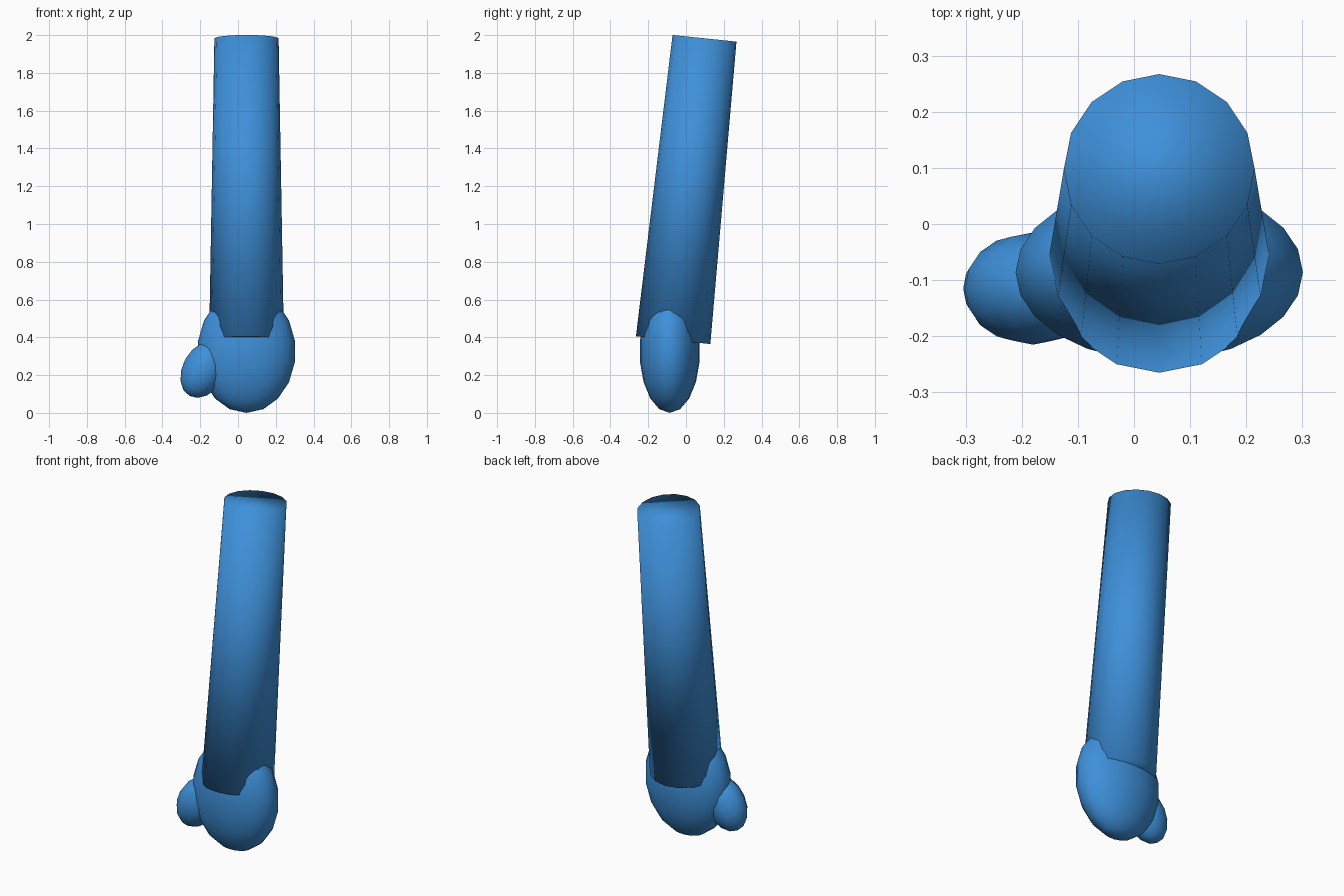
import bpy
from math import atan2
from mathutils import Vector

cube = bpy.data.objects.get("Cube")
if cube:
    bpy.data.objects.remove(cube, do_unlink=True)

# Single flat colour
blue = bpy.data.materials.new("blue")
blue.use_nodes = True
colour = (0.048, 0.28, 0.70, 1.0)
blue.diffuse_color = colour
blue.node_tree.nodes["Principled BSDF"].inputs["Base Color"].default_value = colour


def finish(name):
    """Name, colour and fully smooth the new part."""
    part = bpy.context.object
    part.name = name
    part.data.materials.append(blue)
    bpy.ops.object.shade_smooth()
    return part


def ellipsoid(name, centre, radii, segments, rings, tilt=0.0):
    bpy.ops.mesh.primitive_uv_sphere_add(
        segments=segments, ring_count=rings, radius=1,
        location=centre, rotation=(0, tilt, 0))
    part = finish(name)
    part.scale = radii
    return part


# Tapered forearm leaning back, capped at both ends
wrist = Vector((0.045, -0.068, 0.385))
elbow = Vector((0.045, 0.098, 1.983))
axis = elbow - wrist
bpy.ops.mesh.primitive_cone_add(
    vertices=16, radius1=0.198, radius2=0.17, depth=axis.length,
    location=(wrist + elbow) / 2, rotation=(-atan2(axis.y, axis.z), 0, 0))
finish("forearm")

# Rounded hand and a thumb tilted towards it
ellipsoid("hand", (0.045, -0.086, 0.326), (0.26, 0.16, 0.326), 24, 9)
ellipsoid("thumb", (-0.18, -0.115, 0.23), (0.113, 0.1, 0.16), 16, 8, tilt=0.5)
